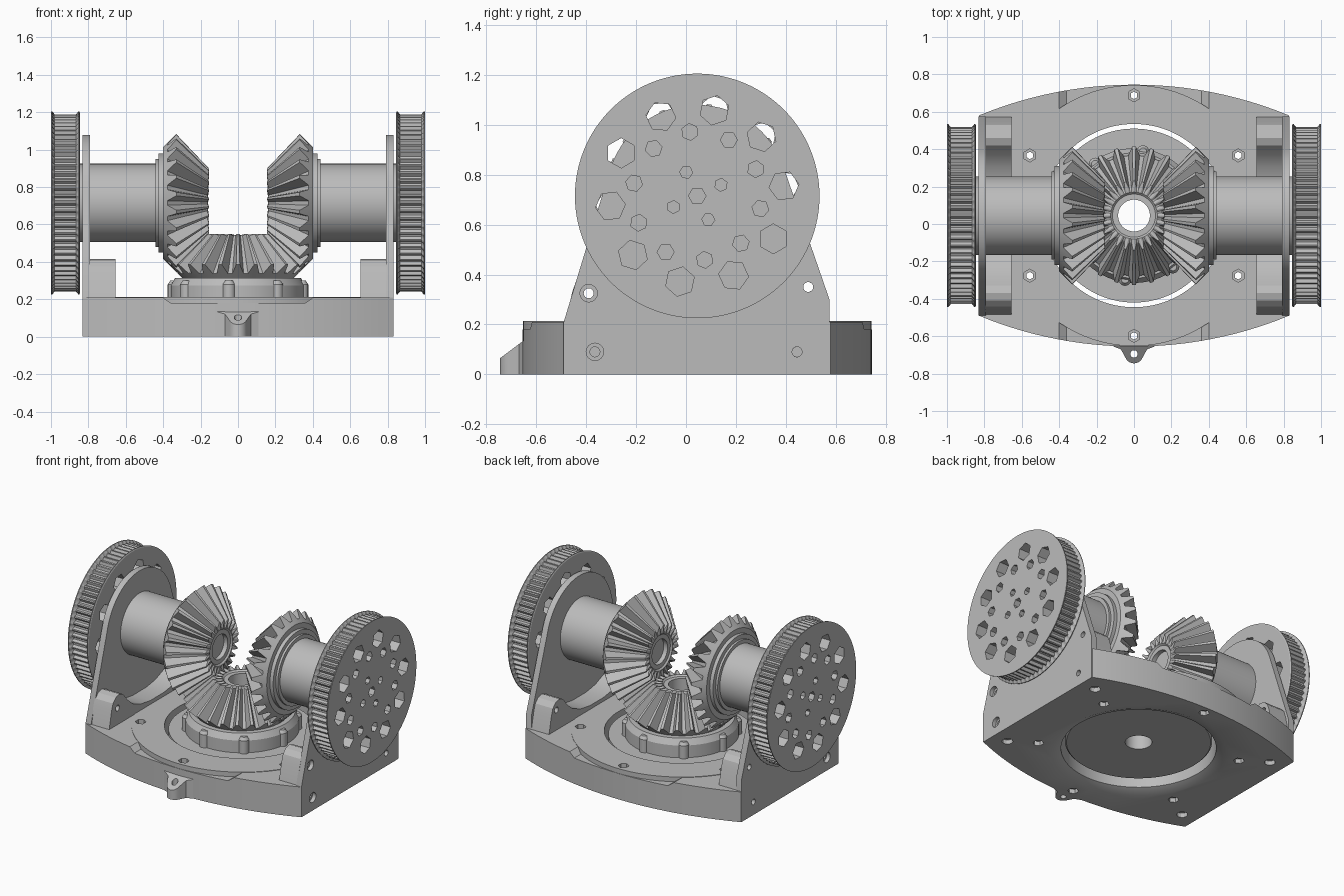
import bpy, bmesh
from math import sin, cos, pi, radians, sqrt
from mathutils import Vector

cube = bpy.data.objects.get("Cube")
if cube:
    bpy.data.objects.remove(cube)

grey = bpy.data.materials.new("machined_grey")
grey.use_nodes = True
grey.diffuse_color = (0.5, 0.5, 0.5, 1)
grey.node_tree.nodes["Principled BSDF"].inputs["Base Color"].default_value = (0.5, 0.5, 0.5, 1)

CY, AZ = 0.045, 0.715            # gear axes meet at (0, CY, AZ)
APEX = (0, CY, AZ)
UP, DOWN = (0, 0, 1), (0, 0, -1)
parts = []


def finish(name, bm):
    bmesh.ops.recalc_face_normals(bm, faces=bm.faces)
    mesh = bpy.data.meshes.new(name)
    bm.to_mesh(mesh)
    bm.free()
    mesh.materials.append(grey)
    ob = bpy.data.objects.new(name, mesh)
    bpy.context.collection.objects.link(ob)
    parts.append(ob)
    return ob


def lathe(name, profile, n, centre, axis, teeth=False, closed=False, phase=0.0):
    """Turn (radius, distance) points about an axis; with teeth, a profile
    point of four numbers gives tip radius, distance, root radius, distance."""
    a, c = Vector(axis), Vector(centre)
    u = Vector((0, 1, 0))
    v = a.cross(u)
    steps = ((-.1, 0), (.1, 0), (.36, 1), (.64, 1)) if teeth else ((0, 0),)
    bm = bmesh.new()
    rings = []
    for p in profile:
        ring = []
        for i in range(n):
            for f, root in steps:
                r, d = p[2:] if root and len(p) == 4 else p[:2]
                t = 2 * pi * (i + f + phase) / n
                ring.append(bm.verts.new(c + a * d + (u * cos(t) + v * sin(t)) * r))
        rings.append(ring)
    pairs = list(zip(rings, rings[1:]))
    if closed:
        pairs.append((rings[-1], rings[0]))
    else:
        bm.faces.new(rings[0])
        bm.faces.new(rings[-1])
    for p, q in pairs:
        for i in range(len(p)):
            j = (i + 1) % len(p)
            bm.faces.new((p[i], p[j], q[j], q[i]))
    return finish(name, bm)


def prism(name, points, axis, lo, hi, top=None):
    """Extrude an outline along x, y or z; top may slope the upper end."""
    place = {"x": lambda p, q, h: (h, p, q),
             "y": lambda p, q, h: (p, h, q),
             "z": lambda p, q, h: (p, q, h)}[axis]
    bm = bmesh.new()
    low = [bm.verts.new(place(p, q, lo)) for p, q in points]
    high = [bm.verts.new(place(p, q, top(p, q) if top else hi)) for p, q in points]
    bm.faces.new(low)
    bm.faces.new(high)
    for i in range(len(low)):
        j = (i + 1) % len(low)
        bm.faces.new((low[i], low[j], high[j], high[i]))
    return finish(name, bm)


def cut(targets, cutters):
    """Join the cutters, subtract them from each target, then drop them."""
    for c in cutters:
        parts.remove(c)
    bpy.ops.object.select_all(action='DESELECT')
    for c in cutters:
        c.select_set(True)
    bpy.context.view_layer.objects.active = cutters[0]
    if len(cutters) > 1:
        bpy.ops.object.join()
    tool = cutters[0]
    for t in targets:
        mod = t.modifiers.new("cut", 'BOOLEAN')
        mod.operation, mod.solver, mod.object = 'DIFFERENCE', 'EXACT', tool
        bpy.context.view_layer.objects.active = t
        bpy.ops.object.modifier_apply(modifier=mod.name)
    bpy.data.objects.remove(tool)


# Base block with bowed front and back
HALF, BOW, DEPTH = 0.83, 2.17, 0.70
xs = [HALF * (i / 12 - 1) for i in range(25)]
edge = [(x, DEPTH - BOW + sqrt(BOW * BOW - x * x)) for x in xs]
outline = [(x, CY + y) for x, y in edge] + [(x, CY - y) for x, y in reversed(edge)]
base = prism("base_block", outline, "z", 0, 0.21)
cut([base], [prism("notch_cutter", [(-.36, .18), (.36, .18), (.43, .23), (-.43, .23)],
                   "y", -1, 1)])
cut([base], [lathe("opening_cutter", [(.57, -.01), (.49, .025), (.49, .4)], 96,
                   (0, CY, 0), UP)])
ring = lathe("bearing_ring", [(.49, .1), (.698, .1), (.698, .213), (.49, .213)], 96,
             (0, CY, 0), UP, closed=True)

# Screw holes through base and ring
spots = [(.643 * sin(k * pi / 3), CY + .643 * cos(k * pi / 3)) for k in range(6)]
stepped = [(.035, -.1), (.035, .03), (.02, .03), (.02, .18), (.035, .18), (.035, .4)]
cut([base, ring], [lathe("screw_cutter", stepped, 6, (x, y, 0), UP) for x, y in spots])
cut([base], [lathe("corner_cutter", [(.035, -.1), (.035, .03), (.02, .03), (.02, .15)],
                   12, (sx * .72, CY + sy * .43, 0), UP)
             for sx in (-1, 1) for sy in (-1, 1)])

# Front lug with sloping top and bore
nose = [(.05 * cos(t), -.695 + .05 * sin(t)) for t in
        [radians(180 + 20 + 14 * i) for i in range(11)]]
lug = prism("front_lug", [(-.11, -.64), (-.11, -.655), (-.07, -.67)] + nose
            + [(.07, -.67), (.11, -.655), (.11, -.64)], "z", 0, 0,
            top=lambda x, y: .065 + .75 * (y + .745))
cut([lug], [lathe("lug_cutter", [(.02, -.1), (.02, .3)], 16, (0, -.695, 0), UP)])

# Turntable, collar and its round ribs
lathe("turntable", [(.085, .07), (.455, .07), (.465, .08), (.465, .19), (.36, .19),
                    (.36, .275), (.335, .315), (.085, .315)], 96, (0, CY, 0), UP, closed=True)
for k in range(8):
    t = radians(82 + 45 * k)
    lathe("collar_rib", [(.034, .18), (.034, .28), (.02, .3)], 16,
          (.345 * cos(t), CY + .345 * sin(t), 0), UP)


# Bevel gears share one apex
def bevel(name, axis, toe, bore, phase):
    profile = [(bore, .40), (.30, .40), (.37, .33, .322, .378),
               (.185, toe, .145, toe + .012), (.125, toe + .005), (.115, toe + .015),
               (bore, toe + .015)]
    lathe(name, profile, 24, APEX, axis, teeth=True, closed=True, phase=phase)


bevel("lower_bevel_gear", DOWN, .165, .085, 0)


def swing(radius, degrees):
    t = radians(degrees)
    return CY + radius * cos(t), AZ + radius * sin(t)


# Mirrored side assemblies
for s, side in ((1, "left"), (-1, "right")):
    axis = (s, 0, 0)
    bevel(side + "_bevel_gear", axis, .155, .085, .5)
    lathe(side + "_shaft", [(.09, .2), (.09, .39), (.265, .39), (.265, .425), (.235, .425),
                            (.235, .44), (.21, .44), (.21, .846)], 64, APEX, axis)

    # Upright plate with round head
    head = [swing(.365, 21 + 143 * i / 24) for i in range(25)]
    plate = prism(side + "_upright", [(.575, 0), (.575, .3)] + head + [(-.49, .21), (-.49, 0)],
                  "x", s * .79, s * .832)

    # Saddle gusset inside the plate
    half = [(-.485, .2), (-.456, .33), (-.44, .375), (-.41, .405), (-.37, .415), (-.33, .4),
            (-.28, .34), (-.22, .29), (-.13, .255), (-.03, .24)]
    saddle = prism(side + "_saddle", half + [(2 * CY - y, z) for y, z in reversed(half)],
                   "x", s * .655, s * .795)
    bolts = [(-.39, .325, .035), (-.365, .09, .035), (.49, .35, .0201), (.445, .09, .0201)]
    cut([plate, saddle, base], [
        lathe("bolt_cutter", [(.02, .6), (.02, .805), (r, .805), (r, .9)], 16,
              (0, y, z), axis) for y, z, r in bolts])

    # Toothed pulley with flanges and lightening holes
    pulley = lathe(side + "_pulley", [
        (.482, .845), (.49, .849), (.49, .853), (.474, .866, .456, .866),
        (.474, .98, .456, .98), (.49, .994), (.49, 1.0)], 72, APEX, axis, teeth=True)
    holes = [(.35, 6.6 + 36 * k, .06) for k in range(10)]
    holes += [(.258, 24.6 + 36 * k, .034) for k in range(10)]
    holes += [(.105, 25 + 90 * k, .026) for k in range(4)] + [(0, 0, .035)]
    cut([pulley], [lathe("hole_cutter", [(r, .8), (r, 1.1)], 6, (0, *swing(d, t)), axis,
                         phase=t / 60) for d, t, r in holes])

# Smooth round surfaces, keep edges crisp
bpy.ops.object.select_all(action='DESELECT')
for ob in parts:
    ob.select_set(True)
bpy.context.view_layer.objects.active = parts[0]
bpy.ops.object.shade_smooth_by_angle(angle=radians(24))
